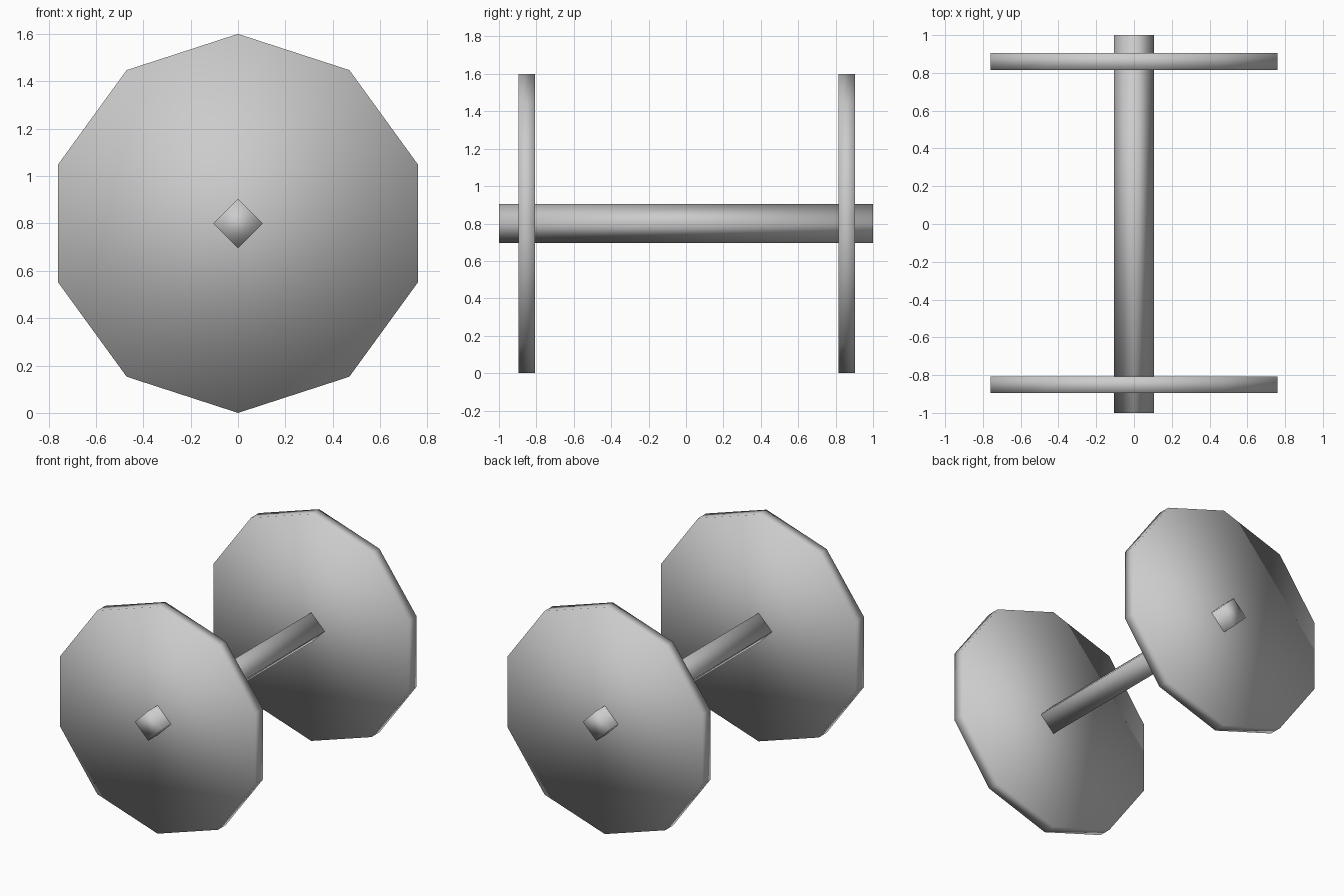
import bpy
from math import pi

cube = bpy.data.objects.get("Cube")
if cube:
    bpy.data.objects.remove(cube, do_unlink=True)

# One plain grey for the whole model
COLOUR = (0.6, 0.6, 0.6, 1)
grey = bpy.data.materials.new("plain_grey")
grey.use_nodes = True
grey.diffuse_color = COLOUR
grey.node_tree.nodes["Principled BSDF"].inputs["Base Color"].default_value = COLOUR

CENTRE_Z = 0.8


def prism(name, sides, radius, depth, y):
    """Smooth-shaded prism lying along y, with one corner pointing up."""
    bpy.ops.mesh.primitive_cylinder_add(
        vertices=sides, radius=radius, depth=depth,
        location=(0, y, CENTRE_Z), rotation=(pi / 2, 0, 0))
    part = bpy.context.object
    part.name = part.data.name = name
    part.data.materials.append(grey)
    bpy.ops.object.shade_smooth()
    return part


# Square axle running through both wheels
prism("axle", 4, 0.105, 2.0, 0)

# Ten-sided wheel discs
prism("front_wheel", 10, 0.8, 0.088, -0.852)
prism("back_wheel", 10, 0.8, 0.088, 0.86)
